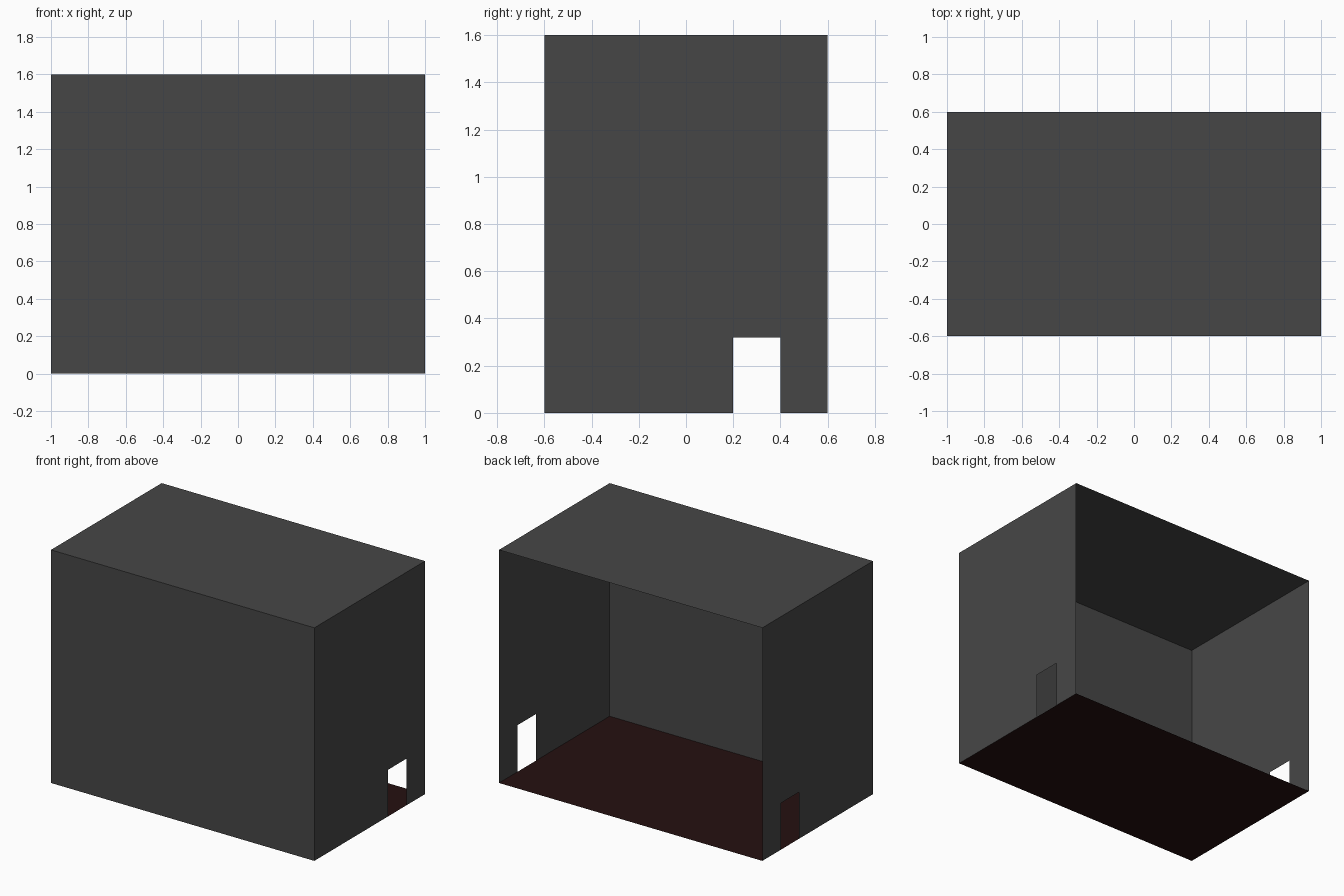
import bpy

if "Cube" in bpy.data.objects:
    bpy.data.objects.remove(bpy.data.objects["Cube"])

W, D, H = 1.0, 0.6, 1.6            # half width, half depth, height
DOOR_A, DOOR_B, DOOR_H = 0.2, 0.4, 0.32


def material(name, rgb):
    m = bpy.data.materials.new(name)
    m.diffuse_color = (*rgb, 1)
    m.use_nodes = True
    m.node_tree.nodes["Principled BSDF"].inputs["Base Color"].default_value = m.diffuse_color
    return m


grey = material("dark grey wall", (0.062, 0.062, 0.062))
red = material("dark red floor", (0.018, 0.005, 0.005))


def sheet(name, pts, faces, mat):
    me = bpy.data.meshes.new(name)
    me.from_pydata(pts, [], faces)
    me.materials.append(mat)
    ob = bpy.data.objects.new(name, me)
    bpy.context.collection.objects.link(ob)
    return ob


def level(name, z, mat):
    return sheet(name, [(-W, -D, z), (W, -D, z), (W, D, z), (-W, D, z)],
                 [(0, 1, 2, 3)], mat)


# floor, ceiling and front wall; the back is open
floor = level("floor", 0, red)
ceiling = level("ceiling", H, grey)
sheet("front_wall", [(-W, -D, 0), (W, -D, 0), (W, -D, H), (-W, -D, H)],
      [(0, 1, 2, 3)], grey)

# side walls, each with a doorway cut from the bottom edge
for name, s in (("left_wall", -1), ("right_wall", 1)):
    outline = [(-D, 0), (DOOR_A, 0), (DOOR_A, DOOR_H), (DOOR_A, H), (-D, H),
               (DOOR_B, DOOR_H), (DOOR_B, H), (DOOR_B, 0), (D, 0), (D, H)]
    faces = [(0, 1, 2, 3, 4), (2, 5, 6, 3), (7, 8, 9, 6, 5)]
    if s < 0:
        faces = [f[::-1] for f in faces]
    sheet(name, [(s * W, y, z) for y, z in outline], faces, grey)
